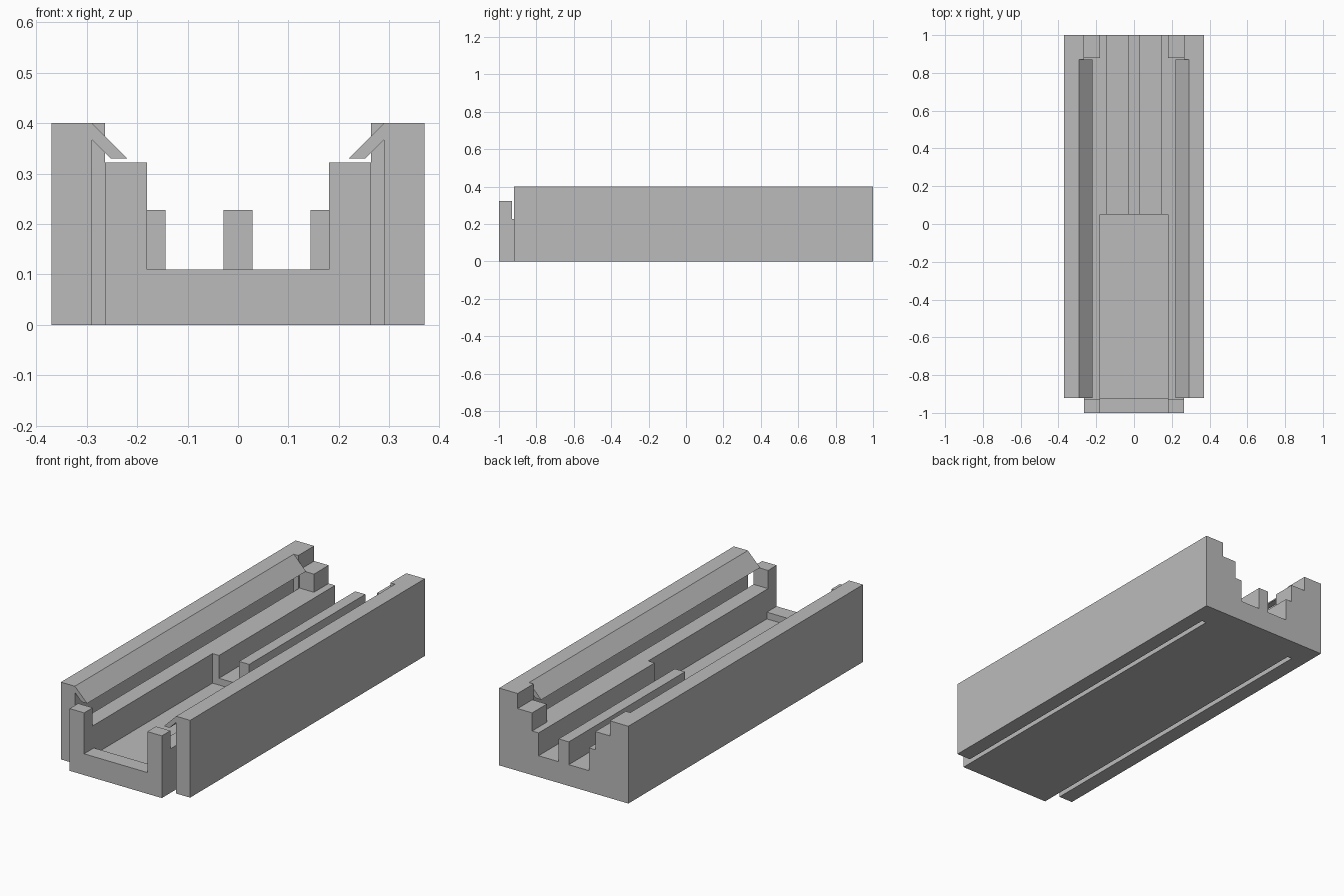
import bpy
import bmesh

cube = bpy.data.objects.get("Cube")
if cube:
    bpy.data.objects.remove(cube, do_unlink=True)

grey = bpy.data.materials.new("plain_grey")
grey.use_nodes = True
grey.diffuse_color = (0.5, 0.5, 0.5, 1)
grey.node_tree.nodes["Principled BSDF"].inputs["Base Color"].default_value = (0.5, 0.5, 0.5, 1)


def extrude_profile(name, profile, y0, y1):
    """Solid from an x-z outline swept along y."""
    bm = bmesh.new()
    face = bm.faces.new([bm.verts.new((x, y0, z)) for x, z in profile])
    swept = bmesh.ops.extrude_face_region(bm, geom=[face])["geom"]
    verts = [v for v in swept if isinstance(v, bmesh.types.BMVert)]
    bmesh.ops.translate(bm, verts=verts, vec=(0, y1 - y0, 0))
    bmesh.ops.recalc_face_normals(bm, faces=bm.faces)
    mesh = bpy.data.meshes.new(name)
    bm.to_mesh(mesh)
    bm.free()
    mesh.materials.append(grey)
    obj = bpy.data.objects.new(name, mesh)
    bpy.context.collection.objects.link(obj)
    return obj


def block(name, x0, x1, y0, y1, z0, z1):
    return extrude_profile(name, [(x0, z0), (x1, z0), (x1, z1), (x0, z1)], y0, y1)


HALF, CORE, WALL, INNER = 0.37, 0.264, 0.29, 0.181
RAIL_TOP, FLOOR, POCKET = 0.228, 0.11, 0.075
FRONT, STEP, SLOT_END = -0.92, 0.05, 0.87
OVER, TOP = 1.1, 0.5

body = block("tray_body", -HALF, HALF, -1, 1, 0, 0.4)

# Central cuts: top opening, ledges between posts, channel, front trough, pocket
cutters = [
    block("top_cut", -CORE, CORE, -OVER, OVER, 0.322, TOP),
    block("ledge_cut", -CORE, CORE, -0.93, 0.88, RAIL_TOP, TOP),
    block("channel_cut", -INNER, INNER, -OVER, OVER, RAIL_TOP, TOP),
    block("trough_cut", -INNER, INNER, -OVER, STEP, FLOOR, TOP),
    block("pocket_cut", -INNER, INNER, FRONT, STEP, POCKET, TOP),
]
# Mirrored cuts: rear grooves between rails, spring slots, front wall notches
for s in (-1, 1):
    for name, a, b, y0, y1, z0 in (
        ("groove_cut", 0.029, 0.144, 0, OVER, FLOOR),
        ("slot_cut", CORE, WALL, -OVER, SLOT_END, -0.1),
        ("notch_cut", CORE, TOP, -OVER, FRONT, -0.1),
    ):
        x0, x1 = sorted((s * a, s * b))
        cutters.append(block(name, x0, x1, y0, y1, z0, TOP))

bpy.context.view_layer.objects.active = body
for cutter in cutters:
    mod = body.modifiers.new("cut", "BOOLEAN")
    mod.operation = "DIFFERENCE"
    mod.solver = "EXACT"
    mod.object = cutter
    bpy.ops.object.modifier_apply(modifier=mod.name)
    bpy.data.objects.remove(cutter, do_unlink=True)

# Slanted retaining lips along the tops of the walls
lip = [(WALL, 0.4), (0.22, 0.33), (0.252, 0.33), (WALL, 0.368)]
for side, s in (("right", -1), ("left", 1)):
    extrude_profile(side + "_lip", [(s * x, z) for x, z in lip], FRONT, SLOT_END)
